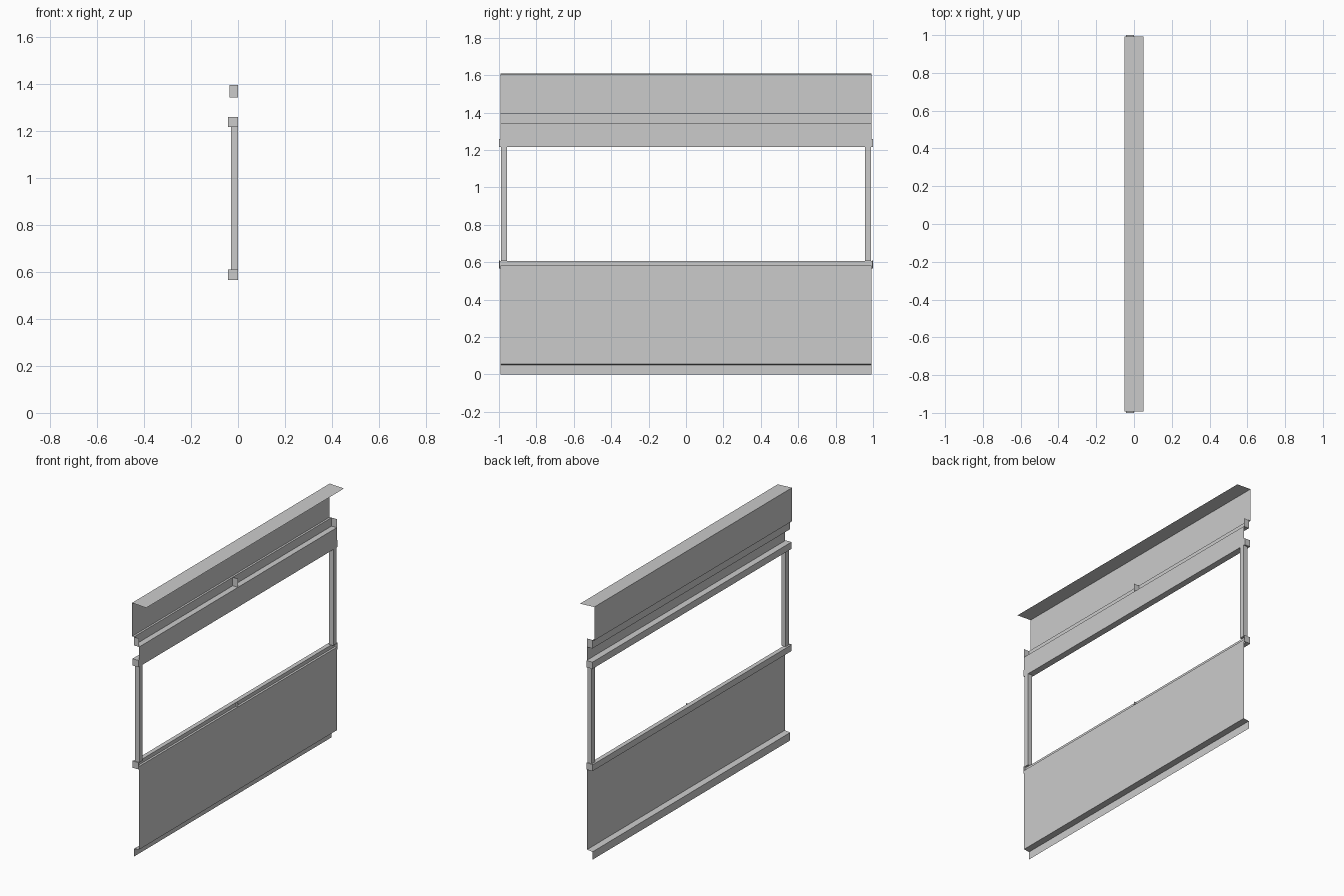
import bpy, bmesh

if "Cube" in bpy.data.objects:
    bpy.data.objects.remove(bpy.data.objects["Cube"])

HALF = 0.993  # half length of the sheet metal


def make_object(name, bm):
    mesh = bpy.data.meshes.new(name)
    bm.to_mesh(mesh)
    bm.free()
    obj = bpy.data.objects.new(name, mesh)
    bpy.context.collection.objects.link(obj)
    return obj


def sheet(name, profile):
    """Thin folded sheet: an x-z profile extended along y."""
    bm = bmesh.new()
    rows = [[bm.verts.new((x, y, z)) for x, z in profile] for y in (-HALF, HALF)]
    for i in range(len(profile) - 1):
        bm.faces.new((rows[0][i], rows[1][i], rows[1][i + 1], rows[0][i + 1]))
    return make_object(name, bm)


def box(name, x, y, z):
    bm = bmesh.new()
    bmesh.ops.create_cube(bm, size=1)
    for v in bm.verts:
        v.co = [r[0] if c < 0 else r[1] for c, r in zip(v.co, (x, y, z))]
    return make_object(name, bm)


def plate(name, y, x, z):
    """Flat rectangular web across the wall."""
    bm = bmesh.new()
    bm.faces.new([bm.verts.new(p) for p in
                  ((x[0], y, z[0]), (x[1], y, z[0]), (x[1], y, z[1]), (x[0], y, z[1]))])
    return make_object(name, bm)


# Upper wall: roof flange, header, recessed channel and window lintel
sheet("upper_wall", [(0.05, 1.605), (-0.05, 1.61), (-0.05, 1.397), (-0.037, 1.397),
                     (-0.037, 1.343), (0, 1.343), (0, 1.217)])

# Lower wall: sill groove, main panel and stepped foot flange
sheet("lower_wall", [(-0.014, 0.583), (0, 0.583), (0, 0.055), (-0.037, 0.05), (-0.037, 0)])

# Window rails
box("window_top_rail", (-0.042, -0.001), (-1, 1), (1.217, 1.26))
box("window_bottom_rail", (-0.042, -0.014), (-0.998, 0.998), (0.567, 0.607))

# Webs in the channel and the sill groove
for label, y in (("front", -HALF), ("middle", 0), ("back", HALF)):
    plate(f"channel_web_{label}", y, (-0.037, 0), (1.343, 1.397))
    plate(f"sill_web_{label}", y, (-0.014, 0), (0.583, 0.607))

# Window posts and sill end caps
for label, side in (("front", -1), ("back", 1)):
    box(f"window_post_{label}", (-0.03, 0), sorted((side * 0.957, side * 0.99)), (0.607, 1.217))
    box(f"sill_end_cap_{label}", (-0.042, 0), sorted((side * 0.994, side)), (0.567, 0.61))
